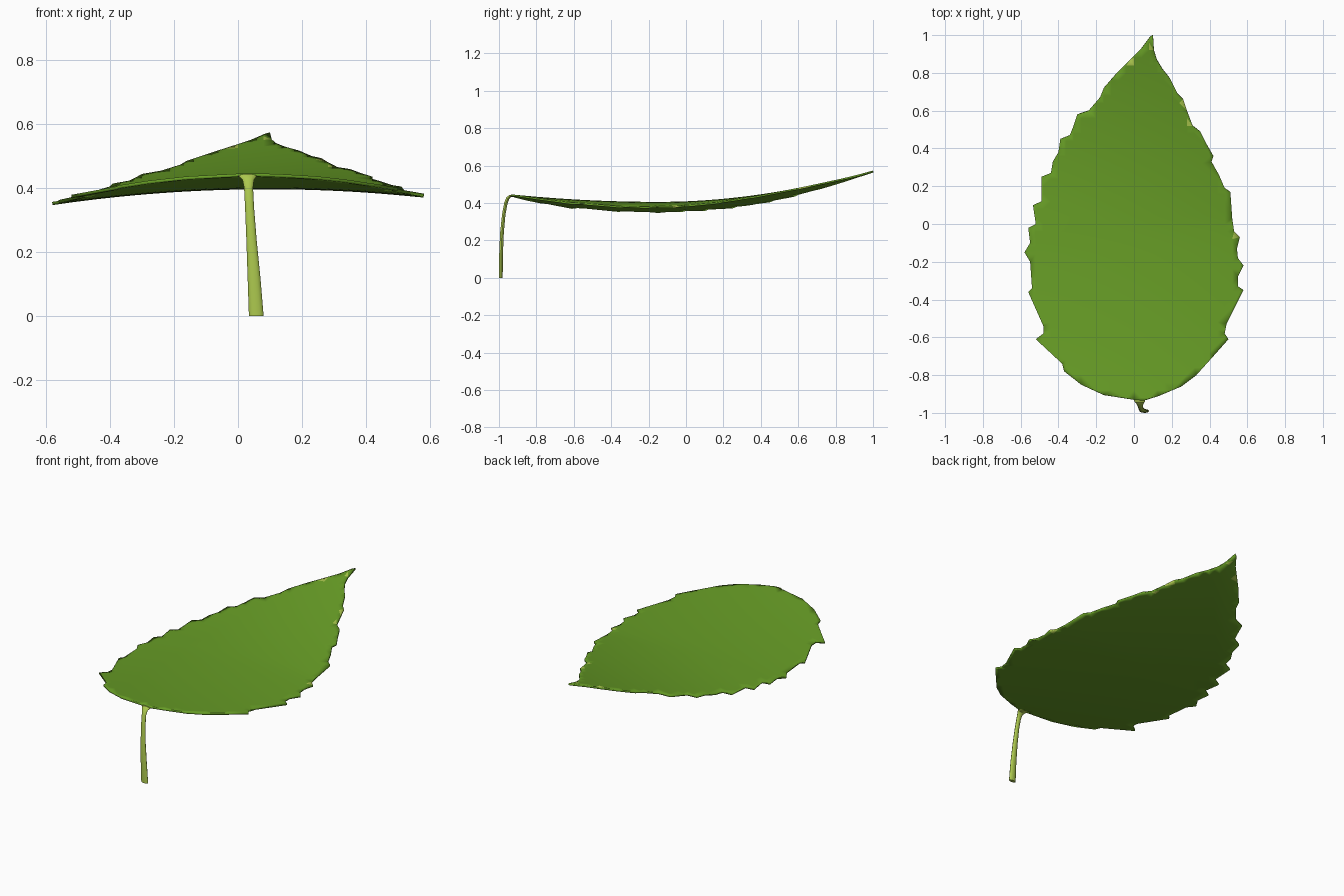
import bpy, bmesh, math
from mathutils import Vector
from mathutils.geometry import delaunay_2d_cdt

if "Cube" in bpy.data.objects:
    bpy.data.objects.remove(bpy.data.objects["Cube"])

def material(name, rgb):
    m = bpy.data.materials.new(name)
    m.diffuse_color = (*rgb, 1)
    m.use_nodes = True
    m.node_tree.nodes["Principled BSDF"].inputs["Base Color"].default_value = m.diffuse_color
    return m

leaf_green = material("leaf green", (0.138, 0.342, 0.0194))
stem_green = material("pale stem green", (0.413, 0.578, 0.076))

def finish(name, bm, mats):
    me = bpy.data.meshes.new(name)
    bm.to_mesh(me)
    bm.free()
    for m in mats:
        me.materials.append(m)
    ob = bpy.data.objects.new(name, me)
    bpy.context.collection.objects.link(ob)
    for p in me.polygons:
        p.use_smooth = True
    return ob

# Toothed margin of the blade seen from above: right side upward, left side downward
right = [(.05, -.935), (.13, -.91), (.25, -.86), (.33, -.80), (.42, -.70), (.50, -.61), (.48, -.58),
         (.49, -.53), (.58, -.35), (.55, -.33), (.55, -.28), (.58, -.22), (.55, -.18), (.545, -.13),
         (.56, -.07), (.53, -.04), (.52, .03), (.51, .17), (.48, .19), (.45, .26), (.41, .33),
         (.42, .36), (.38, .43), (.35, .49), (.31, .52), (.28, .60), (.26, .66), (.23, .69),
         (.19, .77), (.15, .82), (.12, .87), (.105, .92), (.10, 1.0)]
left = [(.085, .99), (.04, .93), (-.02, .87), (-.09, .80), (-.16, .72), (-.18, .67), (-.24, .60),
        (-.30, .58), (-.32, .52), (-.34, .47), (-.39, .45), (-.40, .38), (-.43, .33), (-.44, .27),
        (-.49, .25), (-.49, .12), (-.535, .10), (-.52, 0), (-.56, -.02), (-.55, -.10), (-.58, -.15),
        (-.55, -.20), (-.54, -.34), (-.56, -.36), (-.48, -.54), (-.48, -.58), (-.52, -.61),
        (-.38, -.74), (-.37, -.78), (-.28, -.85), (-.16, -.905), (0, -.93)]

def height(x, y):
    # long curve along the midrib, drooping sides, slight sideways tilt towards the tip
    k = 0.122 if y > -.15 else 0.065
    return .405 + k * (y + .15) ** 2 - .11 * x * x + (.02 + .06 * max(y, 0)) * x

# Blade: outline filled with a fine grid, then curved
outline = [Vector(p) for p in right + left]
n = len(outline)
step = .04
grid = [Vector((i * step, j * step)) for i in range(-15, 16) for j in range(-24, 26)]
grid = [g for g in grid if min((g - o).length for o in outline) > .015]
verts, _, faces, *_ = delaunay_2d_cdt(outline + grid, [(i, (i + 1) % n) for i in range(n)],
                                      [list(range(n))], 1, 1e-5)
bm = bmesh.new()
bv = [bm.verts.new((v.x, v.y, height(v.x, v.y))) for v in verts]
pale_spots = [Vector(s) for s in [(-.01, .86), (.25, .64), (.31, .53), (.54, -.06), (.10, .93)]]
for f in faces:
    face = bm.faces.new([bv[i] for i in f])
    face.normal_update()
    if face.normal.z < 0:
        face.normal_flip()
    c = face.calc_center_median().xy
    if min((c - s).length for s in pale_spots) < .022:
        face.material_index = 1
loose = [v for v in bm.verts if not v.link_faces]
bmesh.ops.delete(bm, geom=loose, context='VERTS')
blade = finish("leaf_blade", bm, [leaf_green, stem_green])
solid = blade.modifiers.new("thickness", 'SOLIDIFY')
solid.thickness = .01
solid.offset = -1

# Stem: flat oval rings swept up, bending over and flaring into the blade
# (centre x, y, z, half width, half thickness)
rings = [(.057, -.99, 0, .023, .010), (.050, -.989, .12, .020, .010), (.042, -.984, .24, .016, .010),
         (.036, -.974, .34, .014, .009), (.033, -.963, .40, .014, .009), (.032, -.953, .425, .018, .009),
         (.030, -.940, .437, .028, .007), (.028, -.915, .437, .034, .005)]
SIDES = 12
bm = bmesh.new()
loops = []
for i, (x, y, z, w, t) in enumerate(rings):
    a, b = rings[max(i - 1, 0)], rings[min(i + 1, len(rings) - 1)]
    d = Vector((0, b[1] - a[1], b[2] - a[2])).normalized()
    if i == 0:
        d = Vector((0, 0, 1))
    out = Vector((0, -d.z, d.y))
    loops.append([bm.verts.new(Vector((x, y, z)) + Vector((w * math.cos(q), 0, 0)) + out * t * math.sin(q))
                  for q in (2 * math.pi * s / SIDES for s in range(SIDES))])
for lo, hi in zip(loops, loops[1:]):
    for s in range(SIDES):
        e = (s + 1) % SIDES
        bm.faces.new((lo[s], lo[e], hi[e], hi[s]))
bm.faces.new(loops[0])
bm.faces.new(loops[-1])
bmesh.ops.recalc_face_normals(bm, faces=bm.faces)
stem = finish("stem", bm, [stem_green])

# Keep the rim and stem end crisp
for ob in (blade, stem):
    bpy.context.view_layer.objects.active = ob
    ob.select_set(True)
bpy.ops.object.shade_smooth_by_angle(angle=math.radians(40))
